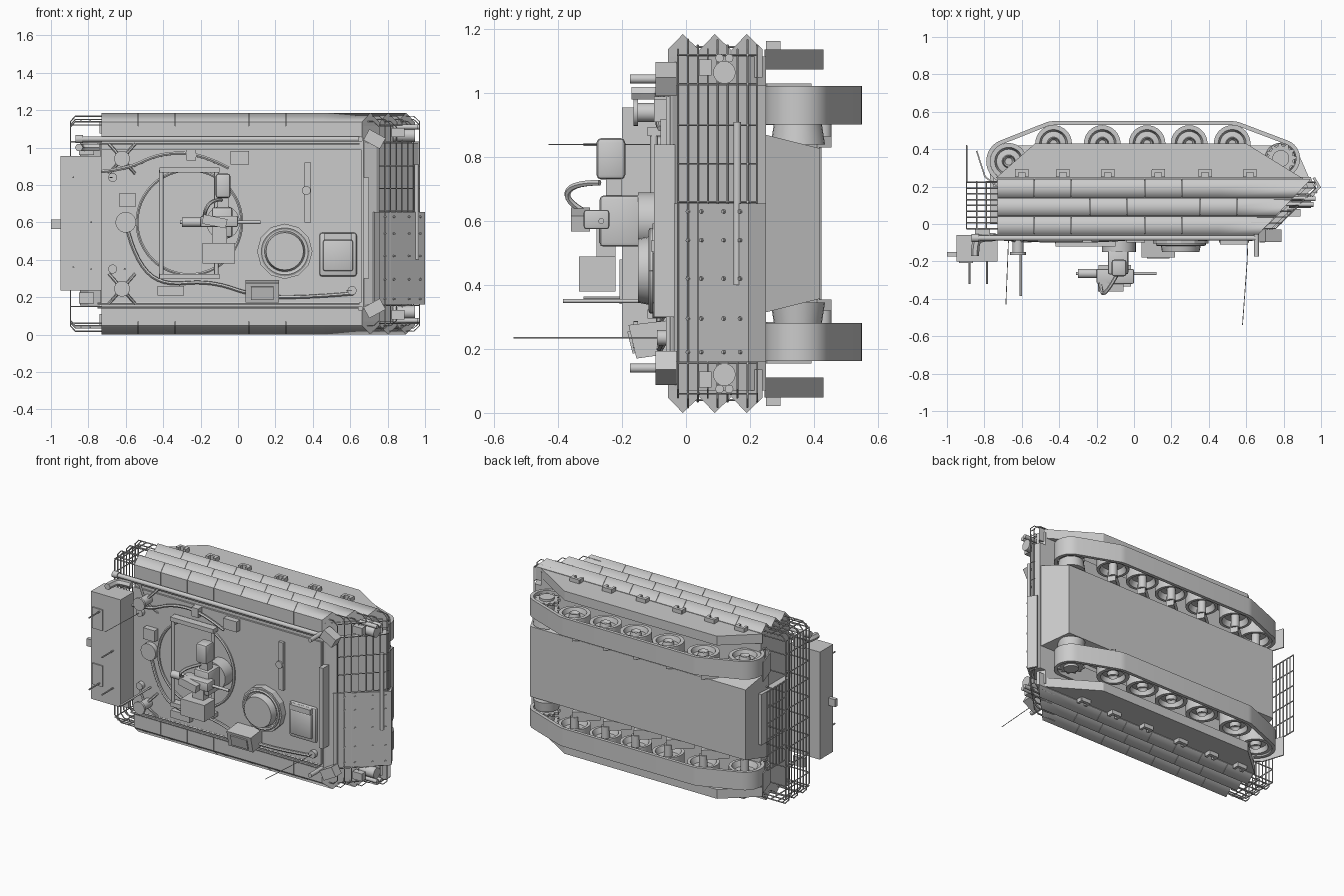
import bpy, bmesh, math
from mathutils import Vector, Matrix

W = 1.185                                   # overall width, along z
mat = bpy.data.materials.new("plain_grey")
mat.diffuse_color = (0.6, 0.6, 0.6, 1)

def add(name, bm):
    bmesh.ops.recalc_face_normals(bm, faces=bm.faces)
    me = bpy.data.meshes.new(name)
    bm.to_mesh(me)
    me.materials.append(mat)
    bpy.context.collection.objects.link(bpy.data.objects.new(name, me))

def skin(bm, rings, closed):
    n = len(rings[0])
    for a, b in zip(rings, rings[1:] + (rings[:1] if closed else [])):
        for i in range(n):
            bm.faces.new((a[i], a[(i + 1) % n], b[(i + 1) % n], b[i]))

def prism(name, pts, axis, a, b):           # a and b may be functions of the point
    bm, rings = bmesh.new(), []
    for end in (a, b):
        ts = [end(u, v) if callable(end) else end for u, v in pts]
        rings.append([bm.verts.new((t, u, v) if axis == 'x' else (u, v, t)) for t, (u, v) in zip(ts, pts)])
        bm.faces.new(rings[-1])
    skin(bm, rings, False)
    add(name, bm)

def box(name, x0, x1, y0, y1, z0, z1, turn=0, bevel=0):
    bm = bmesh.new()
    bmesh.ops.create_cube(bm, size=1)
    bmesh.ops.scale(bm, vec=(x1 - x0, y1 - y0, abs(z1 - z0)), verts=bm.verts)
    if bevel:
        bmesh.ops.bevel(bm, geom=bm.edges[:], offset=bevel, segments=2, affect='EDGES', profile=0.5)
    bmesh.ops.rotate(bm, matrix=Matrix.Rotation(turn, 3, 'Y'), verts=bm.verts)
    bmesh.ops.translate(bm, vec=((x0 + x1) / 2, (y0 + y1) / 2, (z0 + z1) / 2), verts=bm.verts)
    add(name, bm)

def cyl(name, p, q, r, r2=None, seg=24):
    p, q, bm = Vector(p), Vector(q), bmesh.new()
    rot = Vector((0, 0, 1)).rotation_difference(q - p).to_matrix().to_4x4()
    bmesh.ops.create_cone(bm, cap_ends=True, segments=seg, radius1=r, radius2=r if r2 is None else r2,
                          depth=(q - p).length, matrix=Matrix.Translation((p + q) / 2) @ rot)
    add(name, bm)

def circle(cx, cy, r, n):
    return [(cx + r * math.cos(i * math.tau / n), cy + r * math.sin(i * math.tau / n)) for i in range(n)]

def lathe(name, prof, x, y, z, flip):       # closed (radius, offset) profile about an axis along z
    bm = bmesh.new()
    skin(bm, [[bm.verts.new((*p, z + flip * d)) for p in circle(x, y, r, 32)] for r, d in prof], True)
    add(name, bm)

def tubes(name, paths, r, smooth=False):
    cu = bpy.data.curves.new(name, 'CURVE')
    cu.dimensions = '3D'
    cu.bevel_depth, cu.bevel_resolution, cu.use_fill_caps = r, 1, True
    for path in paths:
        s = cu.splines.new('NURBS' if smooth else 'POLY')
        s.points.add(len(path) - 1)
        for pt, co in zip(s.points, path):
            pt.co = (*co, 1)
        if smooth:
            s.use_endpoint_u, s.order_u, s.resolution_u = True, 3, 5
    tmp, bm = bpy.data.objects.new(name + "_curve", cu), bmesh.new()
    bm.from_mesh(bpy.data.meshes.new_from_object(tmp))
    bpy.data.objects.remove(tmp)
    add(name, bm)

def slope(y, z=0):                          # x of the front slope at a given y
    return 0.67 + (y + 0.05) * 0.95

# Hull: upper body, nose, tapered belly, roof plate
prism("upper_hull", [(-0.73, -0.05), (0.67, -0.05), (0.93, 0.2), (0.9, 0.25), (-0.73, 0.25)], 'z', 0.07, W - 0.07)
prism("nose", [(0.67, -0.045), (0.74, -0.02), (0.965, 0.2), (0.945, 0.25), (0.7, 0.25)], 'z', 0.16, 1.025)
prism("lower_hull", [(-0.755, 0.2), (-0.735, 0.42), (0.86, 0.42), (0.935, 0.25), (0.93, 0.2)], 'z',
      lambda x, y: 0.315 + 0.25 * (y - 0.25), lambda x, y: W - 0.315 - 0.25 * (y - 0.25))
box("roof_plate", -0.73, 0.66, -0.062, -0.045, 0.17, 0.99)
box("rear_door", -0.77, -0.73, 0.0, 0.3, 0.42, 0.76)

tyre = [(0.018, 0.03), (0.03, 0.05), (0.035, 0.025), (0.065, 0.02), (0.075, 0.05), (0.098, 0.05),
        (0.098, -0.05), (0.08, -0.05), (0.065, -0.015), (0.03, -0.015), (0.018, -0.02)]
wheels = [(-0.67, 0.335)] + [(x, 0.43) for x in (-0.43, -0.17, 0.07, 0.295, 0.525)]
sx, sy = 0.785, 0.35                        # drive sprocket centre

for side in (1, -1):
    def m(z):                               # mirror across the centre plane
        return z if side > 0 else W - z
    # Side armour: three ridged rows of bricks with slanted front ends
    for row in range(3):
        yc = -0.01 + 0.1 * row
        cuts = [-0.73] + [-0.73 + 0.1 * (row % 2) + 0.197 * i for i in range(1, 7)] + [None]
        tri = [(yc - 0.047, m(1.05)), (yc - 0.047, m(1.137)), (yc, m(W)), (yc + 0.05, m(1.137)), (yc + 0.05, m(1.05))]
        for a, b in zip(cuts, cuts[1:]):
            prism("armour_brick", tri, 'x', a + 0.001, slope if b is None else b - 0.001)
    # Skirt with tie-downs
    prism("skirt", [(-0.74, 0.245), (-0.53, 0.43), (0.6, 0.43), (0.9, 0.245)], 'z', m(1.075), m(1.137))
    for x in (-0.6, -0.38, -0.14, 0.13, 0.38, 0.62):
        for d in (-0.027, 0.027):
            box("tie_down", x + d - 0.009, x + d + 0.009, 0.25, 0.29, m(1.13), m(1.163))
        box("tie_down_bar", x - 0.035, x + 0.035, 0.275, 0.295, m(1.13), m(1.163))
    # Running gear
    zc = m(0.963)
    for x, y in wheels:
        lathe("road_wheel", tyre, x, y, zc, side)
        cyl("axle", (x, y, m(0.865)), (x, y, m(0.995)), 0.026)
    for x, y in wheels[1:]:
        prism("swing_arm", [(x - 0.13, 0.34), (x - 0.09, 0.32), (x + 0.025, 0.41), (x, 0.455)], 'z', m(0.83), m(0.895))
    for d in (-0.035, 0.035):
        teeth = [circle(sx, sy, 0.082 if i % 4 < 2 else 0.066, 48)[i] for i in range(48)]
        prism("sprocket_ring", teeth, 'z', zc + d - 0.008, zc + d + 0.008)
    cyl("sprocket_hub", (sx, sy, m(0.9)), (sx, sy, m(1.02)), 0.045)
    cyl("final_drive", (sx, sy, m(0.84)), (sx, sy, m(0.905)), 0.085, 0.075)
    # Track band: convex wrap around all wheels
    pts = sorted((*o, *i) for x, y, r in [(*w, 0.12) for w in wheels] + [(sx, sy, 0.103)]
                 for o, i in zip(circle(x, y, r, 40), circle(x, y, r - 0.022, 40)))
    loop = []
    for seq in (pts, pts[::-1]):
        half = []
        for p in seq:
            while len(half) > 1 and ((half[-1][0] - half[-2][0]) * (p[1] - half[-2][1])
                                     - (half[-1][1] - half[-2][1]) * (p[0] - half[-2][0])) <= 1e-7:
                half.pop()
            half.append(p)
        loop += half[:-1]
    bm = bmesh.new()
    skin(bm, [[bm.verts.new(v) for v in ((x, y, zc - 0.06), (x, y, zc + 0.06), (u, w, zc + 0.06), (u, w, zc - 0.06))]
              for x, y, u, w in loop], True)
    add("track_band", bm)
    # Rear mud flap, front lamps and mirrors
    prism("mud_flap", [(-0.735, 0.2), (-0.8, 0.25), (-0.845, 0.39), (-0.838, 0.392), (-0.793, 0.255), (-0.735, 0.21)],
          'z', m(0.9), m(1.03))
    for y, dz, r, x in ((0.12, 1.065, 0.035, 0.945), (0.105, 1.11, 0.013, 0.96), (0.135, 1.11, 0.013, 0.97)):
        cyl("front_lamp", (0.83, y, m(dz)), (x, y, m(dz)), r)
    box("lamp_bracket", 0.82, 0.89, 0.04, 0.08, m(1.055), m(1.105))
    box("mirror", 0.68, 0.78, -0.095, -0.03, m(1.012), m(1.078), turn=side * 0.5)
    cyl("mirror_post", (0.655, -0.03, m(1.045)), (0.655, -0.175, m(1.045)), 0.014)
    # Rear corner pots on the roof
    px, pz = -0.62, m(0.94)
    cyl("roof_pot", (px, -0.05, pz), (px, -0.15, pz), 0.03)
    cyl("pot_cap", (px, -0.15, pz), (px, -0.165, pz), 0.042)
    tubes("pot_legs", [[(px - 0.07, -0.06, pz - t), (px, -0.1, pz), (px + 0.07, -0.06, pz + t)] for t in (0.08, -0.08)], 0.008)
    box("rear_bracket", -0.85, -0.77, -0.06, -0.03, m(0.96), m(1.02))

# Slat cages, front and rear
front, rear = [], []
for i in range(9):
    y, d = -0.025 + 0.031 * i, 0.035 * abs((i % 3) - 1.2) / 1.2
    xf = min(0.755 + (y + 0.025) * 0.99, 0.97)
    for cage, x0, x1, x2 in ((front, xf - 0.16, xf - 0.03, xf), (rear, -0.73, -0.87, -0.895)):
        cage.append([(x0, y, 0.012 + d), (x1, y, 0.012 + d), (x2, y, 0.04 + d),
                     (x2, y, W - 0.04 - d), (x1, y, W - 0.012 - d), (x0, y, W - 0.012 - d)])
for z in (0.06, 0.155, 0.66, 0.78, 0.9, 1.03, 1.12):
    front.append([(0.755, -0.025, z), (0.97, 0.19, z), (0.965, 0.225, z)])
for z in (0.06, 0.15, 0.28, 0.4, 0.52, 0.66, 0.78, 0.9, 1.03, 1.12):
    rear.append([(-0.73, -0.025, z), (-0.895, -0.025, z), (-0.895, 0.225, z), (-0.73, 0.225, z)])
rear += [[(x, -0.03, z), (x, 0.23, z)] for z in (0.04, W - 0.04) for x in (-0.84, -0.79)]
for i in range(6):                          # lower middle panel between the tracks
    rear.append([(-0.895, 0.26 + 0.032 * i, 0.33), (-0.895, 0.26 + 0.032 * i, W - 0.33)])
    rear.append([(-0.895, 0.22, 0.33 + 0.105 * i), (-0.895, 0.42, 0.33 + 0.105 * i)])
tubes("front_cage", front, 0.003)
tubes("rear_cage", rear, 0.004)

# Folded front plate with bolts, and its stay bar
prism("front_plate", [(0.722, -0.028), (0.73, -0.038), (1.0, 0.195), (0.968, 0.25), (0.955, 0.245), (0.982, 0.197)],
      'z', 0.16, 0.655)
for t in (0.2, 0.38, 0.68, 0.9):
    for z in (0.19, 0.295, 0.42, 0.54, 0.63):
        p = Vector((0.73 + 0.27 * t, -0.038 + 0.233 * t, z))
        cyl("plate_bolt", p, p + Vector((0.005, -0.006, 0)), 0.006, seg=8)
cyl("stay_bar", (0.955, 0.16, 0.4), (0.955, 0.16, 0.91), 0.012)
box("front_lip", 0.67, 0.70, -0.1, -0.03, 0.3, 0.84)

# Rear stowage box with hitch and rods
box("stowage_box", -0.95, -0.73, -0.2, -0.06, 0.235, 0.955)
for z in (0.41, 0.785):
    box("box_panel", -0.935, -0.86, -0.208, -0.2, z - 0.07, z + 0.07)
box("box_hitch", -1.0, -0.95, -0.175, -0.15, 0.565, 0.615)
tubes("box_rods", [[(x, -0.2, z), (x, -0.32, z)] for x, z in ((-0.88, 0.36), (-0.88, 0.84), (-0.785, 0.35), (-0.785, 0.6))], 0.005)
tubes("exhaust", [[(-0.74, -0.07, 1.0), (-0.82, -0.07, 1.0), (-0.85, -0.1, 1.0), (-0.85, -0.17, 1.0)]], 0.022, True)

# Roof fittings: rails, hoses, ring, hatches, small boxes
cyl("long_pole", (-0.87, -0.075, 1.045), (0.65, -0.075, 1.045), 0.014)
cyl("pole_collar", (-0.87, -0.075, 1.045), (-0.83, -0.075, 1.045), 0.021)
tubes("edge_rails", [[(-0.75, -0.06, z), (0.65, -0.06, z)] for z in (0.145, 0.165, 1.02)], 0.006)
tubes("hoses", [[(-0.75, -0.07, 0.87), (-0.6, -0.085, 0.88), (-0.42, -0.09, 0.97), (-0.2, -0.09, 0.97), (-0.05, -0.08, 0.89)],
                [(-0.6, -0.07, 0.6), (-0.56, -0.08, 0.42), (-0.42, -0.085, 0.26), (-0.15, -0.085, 0.29),
                 (0.1, -0.085, 0.2), (0.4, -0.08, 0.2), (0.62, -0.07, 0.22)]], 0.01, True)
for name, cx, y, cz, r, t in (("turret_ring", -0.26, -0.07, 0.6, 0.28, 0.009), ("hatch_rim", 0.25, -0.108, 0.445, 0.125, 0.01)):
    ring = [(u, y, v) for u, v in circle(cx, cz, r, 48)]
    tubes(name, [ring + ring[:1]], t)
cyl("vent_disc", (-0.6, -0.06, 0.6), (-0.6, -0.095, 0.6), 0.055)
cyl("round_hatch_base", (0.25, -0.05, 0.445), (0.25, -0.105, 0.445), 0.148, seg=12)
cyl("round_hatch_lid", (0.25, -0.1, 0.445), (0.25, -0.15, 0.445), 0.11, 0.1)
box("driver_hatch", 0.435, 0.635, -0.085, -0.05, 0.31, 0.545, bevel=0.015)
box("driver_hatch_lid", 0.455, 0.615, -0.105, -0.08, 0.34, 0.505, bevel=0.01)
box("hatch_hinge", 0.46, 0.61, -0.11, -0.07, 0.505, 0.54)
prism("sight_box", [(-0.18, 0.275), (-0.155, 0.17), (-0.05, 0.185), (-0.05, 0.29)], 'x', 0.04, 0.22)
prism("sight_window", [(-0.184, 0.255), (-0.167, 0.185), (-0.16, 0.187), (-0.175, 0.257)], 'x', 0.07, 0.19)
box("roof_strip", 0.355, 0.39, -0.08, -0.05, 0.6, 0.92)
for x, z, w, h in ((-0.59, 0.72, 0.085, 0.075), (-0.25, 0.96, 0.05, 0.06), (0.01, 0.945, 0.1, 0.07), (-0.36, 0.235, 0.14, 0.05)):
    box("roof_box", x - w / 2, x + w / 2, -0.1, -0.05, z - h / 2, z + h / 2)
for x, z in ((-0.67, 0.84), (-0.67, 0.35), (0.365, 0.77), (0.61, 0.235)):
    cyl("roof_knob", (x, -0.05, z), (x, -0.09, z), 0.024)
tubes("antennas", [[(0.61, -0.06, 0.235), (0.605, -0.2, 0.235), (0.58, -0.54, 0.235)],
                   [(-0.67, -0.06, 0.84), (-0.685, -0.43, 0.84)]], 0.002)
cyl("antenna_mast", (-0.605, -0.05, 0.35), (-0.605, -0.385, 0.35), 0.006)

# Weapon station
for z in (0.31, 0.88):
    box("station_rail", -0.42, -0.1, -0.12, -0.07, z - 0.014, z + 0.014)
for x in (-0.41, -0.115):
    cyl("station_cross_bar", (x, -0.1, 0.3), (x, -0.1, 0.88), 0.012)
cyl("station_base", (-0.08, -0.06, 0.6), (-0.08, -0.15, 0.6), 0.09)
box("station_cradle", -0.14, -0.03, -0.27, -0.14, 0.52, 0.68, bevel=0.012)
box("gun_body", -0.2, 0.0, -0.32, -0.24, 0.575, 0.635, bevel=0.008)
box("gun_cover", -0.19, -0.06, -0.36, -0.3, 0.58, 0.63, turn=0.2)
cyl("gun_barrel", (-0.31, -0.265, 0.6), (0.12, -0.265, 0.6), 0.009)
cyl("gun_jacket", (-0.3, -0.265, 0.6), (-0.19, -0.265, 0.6), 0.025)
box("ammo_box", -0.19, -0.015, -0.335, -0.22, 0.38, 0.49)
box("ammo_feed", -0.14, -0.06, -0.28, -0.22, 0.48, 0.58)
box("sight_head", -0.12, -0.04, -0.28, -0.19, 0.73, 0.86, bevel=0.015)
box("sight_arm", -0.11, -0.05, -0.25, -0.2, 0.66, 0.74)
tubes("station_cables", [[(-0.09, -0.27, 0.72), (-0.14, -0.36, 0.72), (-0.18, -0.38, 0.66), (-0.18, -0.3, 0.62)]], 0.01, True)

# Smooth round parts; brick ridges are soft, their other edges crisp
for ob in bpy.context.scene.objects:
    ob.select_set(True)
    bpy.context.view_layer.objects.active = ob
bpy.ops.object.shade_smooth_by_angle(angle=math.radians(24))
for ob in bpy.context.scene.objects:
    if ob.name.startswith("armour_brick"):
        for e in ob.data.edges:
            e.use_edge_sharp = any(abs(ob.data.vertices[v].co.z - W / 2) < W / 2 - 0.001 for v in e.vertices) and \
                len({p.index for p in ob.data.polygons if e.key in p.edge_keys}) > 0
            a, b = (ob.data.vertices[v].co for v in e.vertices)
            e.use_edge_sharp = e.use_edge_sharp or abs(a.x - b.x) < 0.07
